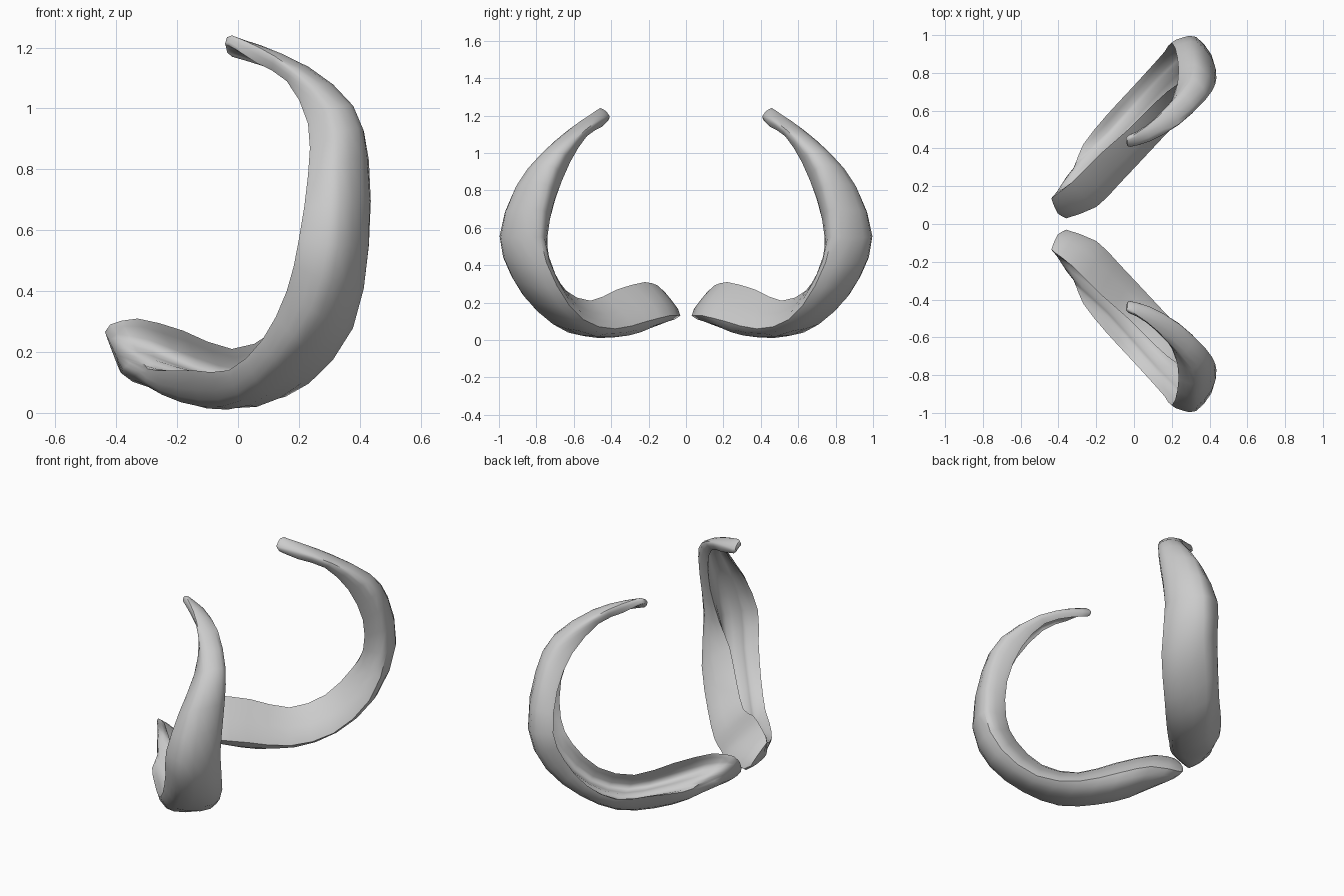
import bpy, bmesh
from mathutils import Vector

if "Cube" in bpy.data.objects:
    bpy.data.objects.remove(bpy.data.objects["Cube"])

# Four rails run from the blunt foot to the thin tip of one claw (+y side)
LIP_IN = [(-.42,.15,.29), (-.33,.22,.31), (-.18,.37,.27), (-.02,.51,.21), (.12,.65,.27), (.23,.74,.42),
          (.30,.745,.55), (.33,.70,.75), (.29,.62,.95), (.20,.53,1.09), (.08,.45,1.14), (-.02,.42,1.17)]
BACK_IN = [(-.36,.03,.13), (-.20,.09,.13), (-.08,.21,.10), (.08,.38,.06), (.24,.55,.11), (.38,.69,.29),
           (.43,.78,.55), (.43,.74,.83), (.38,.66,1.0), (.24,.53,1.13), (.08,.44,1.19), (-.02,.41,1.20)]
BACK_OUT = [(-.34,.24,.12), (-.25,.34,.06), (-.12,.46,.02), (.01,.63,.04), (.14,.79,.15), (.27,.92,.32),
            (.33,.99,.55), (.33,.91,.82), (.31,.77,1.0), (.18,.62,1.13), (.07,.52,1.20), (-.02,.46,1.24)]
LIP_OUT = [(-.31,.31,.15), (-.27,.42,.14), (-.15,.57,.14), (-.03,.70,.14), (.08,.82,.24), (.16,.91,.40),
           (.20,.96,.57), (.23,.88,.78), (.23,.74,.95), (.16,.59,1.09), (.06,.51,1.15), (-.03,.47,1.21)]


def catmull(p0, p1, p2, p3, t):
    return 0.5 * (2*p1 + (p2-p0)*t + (2*p0-5*p1+4*p2-p3)*t*t + (3*p1-p0-3*p2+p3)*t**3)


def smooth(points, steps, closed=False):
    pts = [Vector(p) for p in points]
    n = len(pts)
    at = (lambda i: pts[i % n]) if closed else (lambda i: pts[max(0, min(n-1, i))])
    out = [catmull(at(i-1), at(i), at(i+1), at(i+2), k/steps)
           for i in range(n if closed else n-1) for k in range(steps)]
    return out if closed else out + [pts[-1]]


def section(a, p, q, b, hollow):
    # Rounded back and sides, two lips, and a groove between the lips
    back = (p + q) / 2
    bulge = back + (back - (a + b) / 2) * 0.24
    side_in = (a + p) / 2 + (p - q) * 0.07
    side_out = (q + b) / 2 + (q - p) * 0.06
    floor = [b.lerp(a, f).lerp(q.lerp(p, f), d * hollow)
             for f, d in ((.18, .38), (.36, .38), (.62, .55), (.82, .40))]
    return smooth([a, side_in, p, bulge, q, side_out, b] + floor, 2, closed=True)


def bridge(bm, r0, r1):
    for j in range(len(r0)):
        k = (j + 1) % len(r0)
        bm.faces.new((r0[j], r0[k], r1[k], r1[j]))


def centre(ring):
    return sum((v.co for v in ring), Vector()) / len(ring)


# Loft one claw
bm = bmesh.new()
rails = [smooth(r, 2) for r in (LIP_IN, BACK_IN, BACK_OUT, LIP_OUT)]
count = len(rails[0])
rings = []
for i, corners in enumerate(zip(*rails)):
    hollow = min(1, .1 + i * .25, .1 + (count - 1 - i) * .16)
    rings.append([bm.verts.new(v) for v in section(*corners, hollow)])
for r0, r1 in zip(rings, rings[1:]):
    bridge(bm, r0, r1)

# Rounded ends on the foot and the tip
for ring, inner, height in ((rings[0], rings[1], .055), (rings[-1], rings[-2], .02)):
    mid = centre(ring)
    push = (mid - centre(inner)).normalized() * height
    small = [bm.verts.new(v.co.lerp(mid, .28) + push * .8) for v in ring]
    bridge(bm, ring, small)
    top = bm.verts.new(mid + push)
    for j in range(len(small)):
        bm.faces.new((small[j], small[(j + 1) % len(small)], top))
bmesh.ops.recalc_face_normals(bm, faces=bm.faces)
mesh = bpy.data.meshes.new("claw_pair")
bm.to_mesh(mesh)
bm.free()
claws = bpy.data.objects.new("claw_pair", mesh)
bpy.context.collection.objects.link(claws)

# Opposite claw
mirror = claws.modifiers.new("opposite_claw", 'MIRROR')
mirror.use_axis = (False, True, False)
mirror.use_mirror_merge = False

bpy.context.view_layer.objects.active = claws
claws.select_set(True)
bpy.ops.object.shade_smooth_by_angle(angle=0.9)
